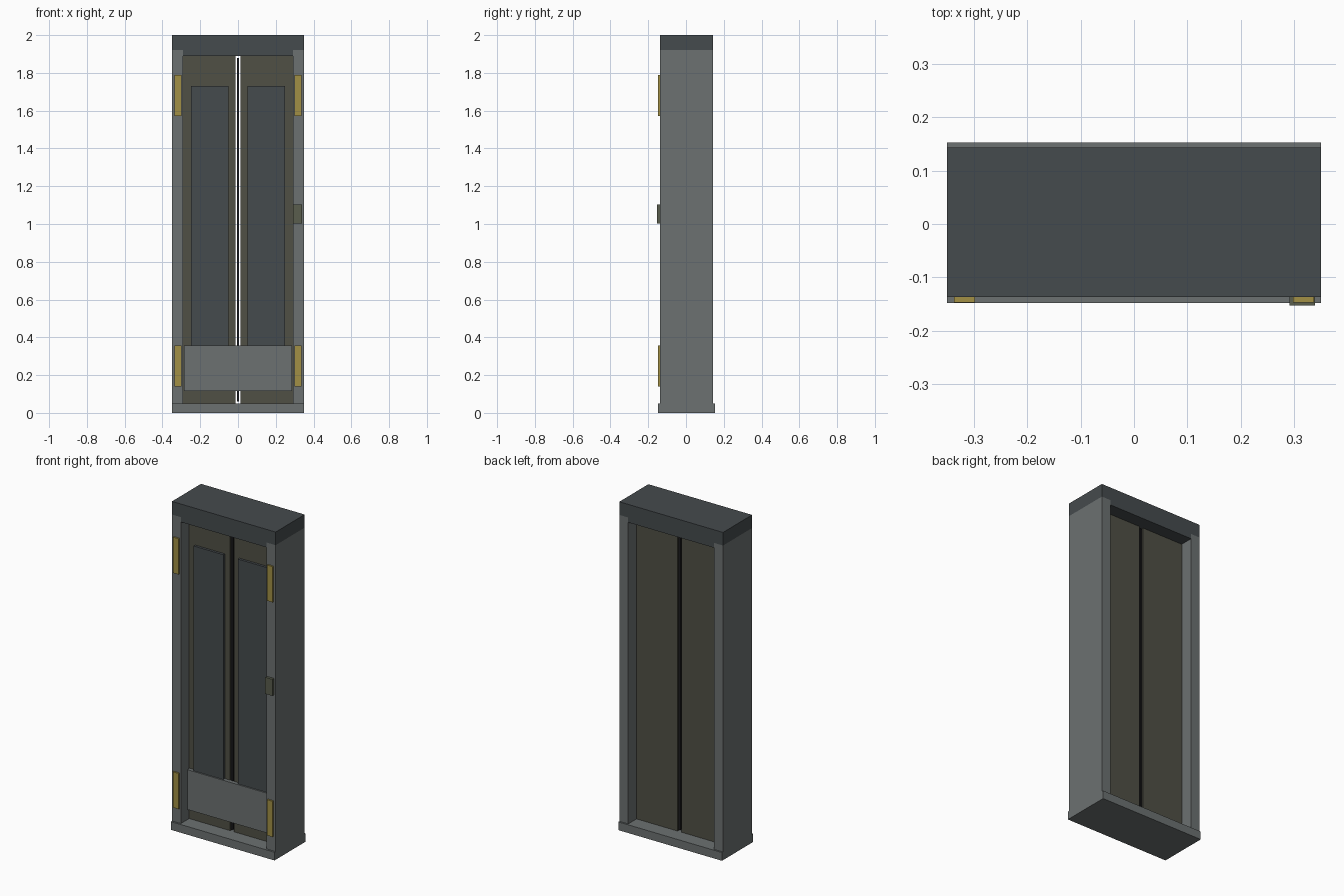
import bpy, bmesh
from mathutils import Vector

if "Cube" in bpy.data.objects:
    bpy.data.objects.remove(bpy.data.objects["Cube"])


def material(name, rgb):
    m = bpy.data.materials.new(name)
    m.diffuse_color = (*rgb, 1)
    m.use_nodes = True
    m.node_tree.nodes["Principled BSDF"].inputs["Base Color"].default_value = m.diffuse_color
    return m


STEEL = material("steel", (0.15, 0.165, 0.165))
SLATE = material("dark_slate", (0.06, 0.07, 0.075))
OLIVE = material("door_olive", (0.08, 0.08, 0.06))
BRASS = material("brass", (0.36, 0.28, 0.06))
LOCK = material("lock_green", (0.10, 0.11, 0.075))
BLACK = material("seam_black", (0.012, 0.012, 0.014))


def finish(name, bm, mat):
    bmesh.ops.recalc_face_normals(bm, faces=bm.faces)
    me = bpy.data.meshes.new(name)
    bm.to_mesh(me)
    bm.free()
    me.materials.append(mat)
    ob = bpy.data.objects.new(name, me)
    bpy.context.collection.objects.link(ob)
    return ob


def box(name, x, y, z, mat):
    """Box from (min, max) ranges along each axis."""
    bm = bmesh.new()
    bmesh.ops.create_cube(bm, size=1)
    for v in bm.verts:
        v.co = Vector([r[0] if c < 0 else r[1] for c, r in zip(v.co, (x, y, z))])
    return finish(name, bm, mat)


def pair(name, x, y, z, mat):
    """The same box on the left and the right."""
    box(name + "_right", x, y, z, mat)
    box(name + "_left", (-x[1], -x[0]), y, z, mat)


FRONT, BACK = -0.137, 0.143

# Frame: sill, jambs and a header that steps down between the jambs
box("sill", (-0.35, 0.35), (-0.148, 0.153), (0, 0.05), STEEL)
pair("jamb", (0.29, 0.35), (FRONT, BACK), (0.05, 1.92), STEEL)

half = [(0.35, 2.0), (0.35, 1.92), (0.29, 1.92), (0.29, 1.89)]
outline = half + [(-x, z) for x, z in reversed(half)]
bm = bmesh.new()
face = bm.faces.new([bm.verts.new((x, FRONT, z)) for x, z in outline])
ext = bmesh.ops.extrude_face_region(bm, geom=[face])
bmesh.ops.translate(bm, vec=(0, BACK - FRONT, 0),
                    verts=[g for g in ext["geom"] if isinstance(g, bmesh.types.BMVert)])
finish("header", bm, SLATE)

# Door leaves with raised front panels and the centre seam
pair("door_leaf", (0.0125, 0.29), (-0.057, 0.063), (0.05, 1.89), OLIVE)
pair("door_panel", (0.049, 0.249), (-0.072, -0.05), (0.21, 1.73), SLATE)
box("centre_seal", (-0.006, 0.006), (-0.057, 0.063), (0.06, 1.88), BLACK)

# Kick plate across both leaves
box("kick_plate", (-0.286, 0.286), (-0.08, -0.055), (0.115, 0.358), STEEL)

# Hinges on the jambs and the lock plate
for label, z in (("lower", 0.248), ("upper", 1.68)):
    pair("hinge_" + label, (0.298, 0.337), (-0.147, -0.13), (z - 0.109, z + 0.109), BRASS)
box("lock_plate", (0.291, 0.339), (-0.153, -0.135), (1.003, 1.104), LOCK)
